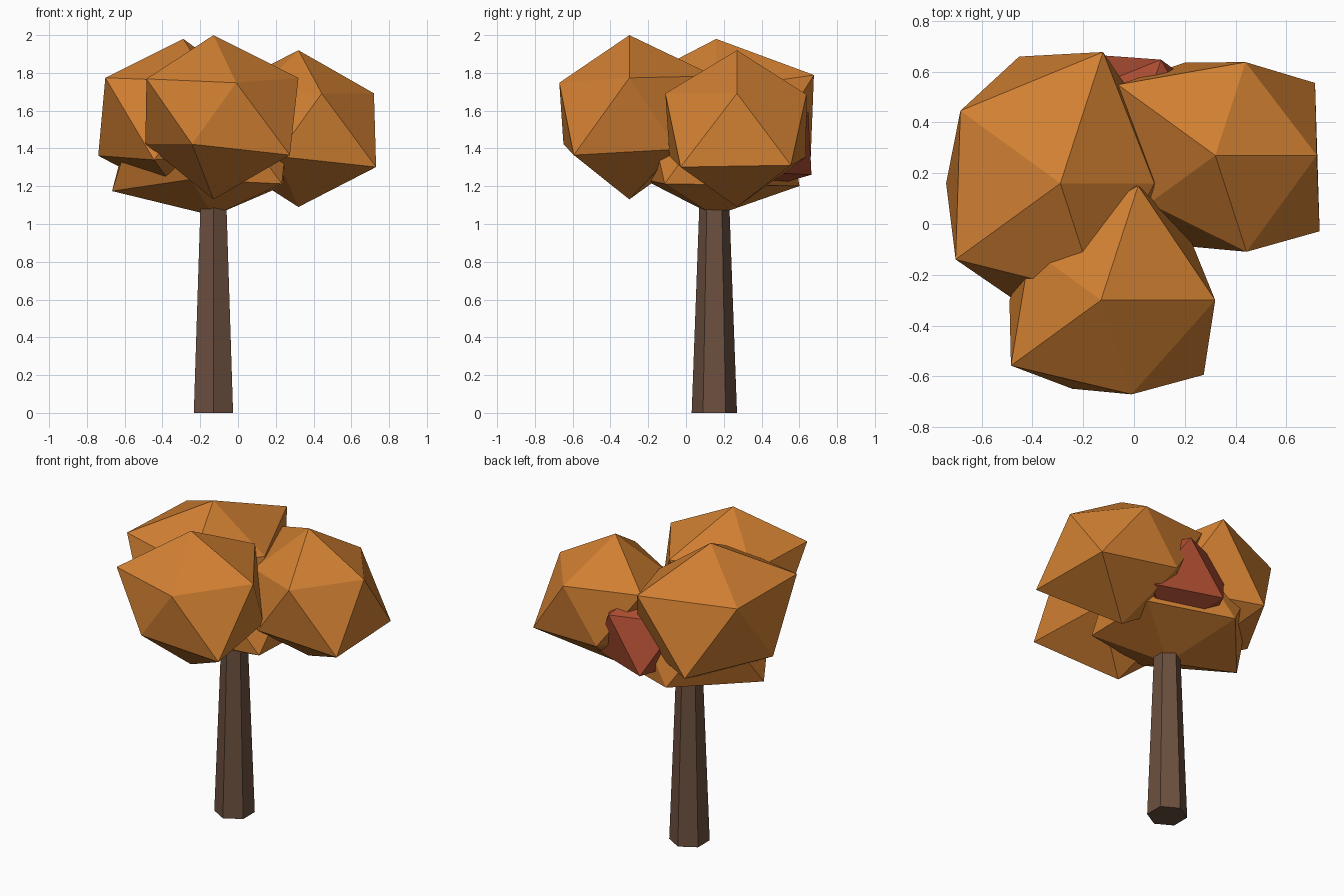
import bpy
import bmesh
from mathutils import Vector

if "Cube" in bpy.data.objects:
    bpy.data.objects.remove(bpy.data.objects["Cube"])


def material(name, rgb):
    m = bpy.data.materials.new(name)
    m.diffuse_color = (*rgb, 1)
    m.use_nodes = True
    m.node_tree.nodes["Principled BSDF"].inputs["Base Color"].default_value = m.diffuse_color
    return m


BARK = material("brown bark", (0.15, 0.08, 0.05))
ORANGE = material("orange leaves", (0.64, 0.215, 0.032))
RED = material("red leaves", (0.40, 0.072, 0.03))


def add_object(name, bm, mat, location):
    mesh = bpy.data.meshes.new(name)
    bm.to_mesh(mesh)
    bm.free()
    mesh.materials.append(mat)
    ob = bpy.data.objects.new(name, mesh)
    ob.location = location
    bpy.context.collection.objects.link(ob)


def leaf_clump(name, center, bottom, lower, upper, top, mat=ORANGE, squash=0.86):
    """Squashed icosahedron; each vertex has its own radius.
    lower ring angles: -36 -108 180 108 36, upper: -72 -144 144 72 0"""
    bm = bmesh.new()
    bmesh.ops.create_icosphere(bm, subdivisions=1, radius=1)
    angles = {}
    for a, r in zip((-36, -108, 180, 108, 36), lower):
        angles[(a % 360, False)] = r
    for a, r in zip((-72, -144, 144, 72, 0), upper):
        angles[(a % 360, True)] = r
    for v in bm.verts:
        if abs(v.co.z) > 0.9:
            r = top if v.co.z > 0 else bottom
        else:
            a = round(Vector((1, 0)).angle_signed(v.co.xy) * -57.29578) % 360
            r = angles[(a, v.co.z > 0)]
        v.co *= r
        v.co.z *= squash
    add_object(name, bm, mat, center)


# Tapered six-sided trunk
bm = bmesh.new()
bmesh.ops.create_cone(bm, cap_ends=True, segments=6, radius1=0.12, radius2=0.072, depth=1.3)
add_object("trunk", bm, BARK, (-0.13, 0.15, 0.65))

# Leaf clumps
leaf_clump("front_leaves", (-0.13, -0.30, 1.58), 0.523,
           (0.559, 0.41, 0.403, 0.45, 0.48), (0.436, 0.49, 0.385, 0.53, 0.503), 0.488)
leaf_clump("right_leaves", (0.32, 0.27, 1.52), 0.50,
           (0.568, 0.42, 0.45, 0.43, 0.543), (0.446, 0.36, 0.53, 0.432, 0.447), 0.465)
leaf_clump("left_leaves", (-0.29, 0.16, 1.555), 0.50,
           (0.48, 0.56, 0.503, 0.587, 0.48), (0.515, 0.57, 0.544, 0.608, 0.414), 0.494)
leaf_clump("lower_leaves", (-0.13, 0.15, 1.405), 0.42,
           (0.50, 0.44, 0.60, 0.53, 0.52), (0.40, 0.55, 0.58, 0.45, 0.45), 0.42)
leaf_clump("red_leaves", (-0.01, 0.29, 1.43), 0.32,
           (0.30, 0.30, 0.35, 0.44, 0.42), (0.30, 0.30, 0.38, 0.42, 0.35), 0.35, RED)
